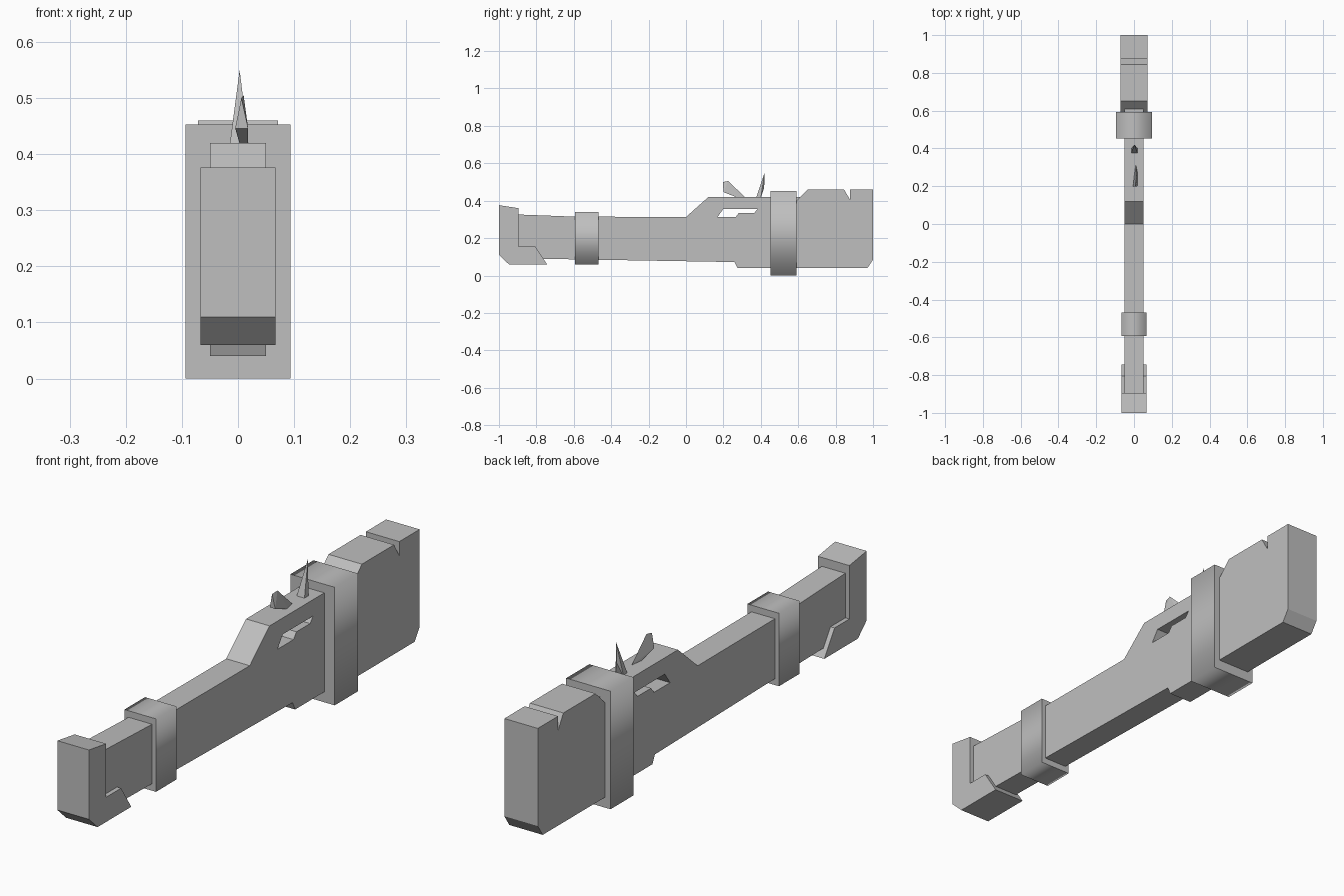
import bpy
import bmesh
from mathutils import Vector

default = bpy.data.objects.get("Cube")
if default:
    bpy.data.objects.remove(default, do_unlink=True)

grey = bpy.data.materials.new("plain grey")
grey.use_nodes = True
colour = (0.52, 0.52, 0.52, 1)
grey.diffuse_color = colour
grey.node_tree.nodes["Principled BSDF"].inputs["Base Color"].default_value = colour


def finish(name, bm):
    bmesh.ops.recalc_face_normals(bm, faces=bm.faces)
    mesh = bpy.data.meshes.new(name)
    bm.to_mesh(mesh)
    bm.free()
    mesh.materials.append(grey)
    obj = bpy.data.objects.new(name, mesh)
    bpy.context.collection.objects.link(obj)
    return obj


def slab(name, half_width, *outlines):
    """Side profile in (y, z), with optional holes, extruded across x."""
    bm = bmesh.new()
    for outline in outlines:
        verts = [bm.verts.new((-half_width, y, z)) for y, z in outline]
        for a, b in zip(verts, verts[1:] + verts[:1]):
            bm.edges.new((a, b))
    bmesh.ops.triangle_fill(bm, use_beauty=True, edges=bm.edges[:])
    result = bmesh.ops.extrude_face_region(bm, geom=bm.faces[:], use_keep_orig=True)
    moved = [g for g in result["geom"] if isinstance(g, bmesh.types.BMVert)]
    bmesh.ops.translate(bm, verts=moved, vec=(2 * half_width, 0, 0))
    return finish(name, bm)


def band(name, half_width, y0, y1, z0, z1):
    """Box collar with softly shaded sides and flat ends."""
    obj = slab(name, half_width, [(y0, z0), (y1, z0), (y1, z1), (y0, z1)])
    for face in obj.data.polygons:
        face.use_smooth = abs(face.normal.y) < 0.5
    return obj


def spike(name, points):
    bm = bmesh.new()
    for p in points:
        bm.verts.new(Vector(p))
    bmesh.ops.convex_hull(bm, input=bm.verts[:])
    return finish(name, bm)


# Long body with raised rear and a stepped slot through it
body = [(-0.92, 0.327), (-0.6, 0.315), (0, 0.313), (0.12, 0.42), (0.62, 0.42),
        (0.62, 0.04), (0.275, 0.04), (0.26, 0.072), (-0.92, 0.092)]
slot = [(0.168, 0.312), (0.2, 0.357), (0.383, 0.357),
        (0.366, 0.335), (0.283, 0.335), (0.265, 0.312)]
slab("body", 0.05, body, slot)

# Hooked cap over the front end
slab("front_cap", 0.067, [(-1, 0.376), (-0.895, 0.36), (-0.895, 0.155),
                          (-0.805, 0.155), (-0.743, 0.06), (-0.947, 0.06), (-1, 0.11)])

# Notched rear block
slab("rear_block", 0.071, [(0.55, 0.36), (0.65, 0.46), (0.845, 0.46), (0.877, 0.405),
                           (0.877, 0.46), (1, 0.46), (1, 0.085), (0.97, 0.04), (0.55, 0.04)])

# Collars
band("front_band", 0.067, -0.593, -0.468, 0.06, 0.34)
band("rear_band", 0.094, 0.452, 0.592, 0, 0.453)

# Small spikes on top
spike("rear_spike", [(-0.015, 0.375, 0.415), (0.019, 0.375, 0.415), (-0.015, 0.4, 0.415),
                     (0.019, 0.4, 0.415), (0.002, 0.418, 0.47), (0.003, 0.42, 0.55)])
spike("front_spike", [(0.006, 0.198, 0.5), (0.01, 0.225, 0.505), (-0.005, 0.2, 0.446),
                      (0.018, 0.2, 0.446), (0.004, 0.28, 0.415), (0.018, 0.28, 0.415),
                      (0.01, 0.317, 0.418)])
